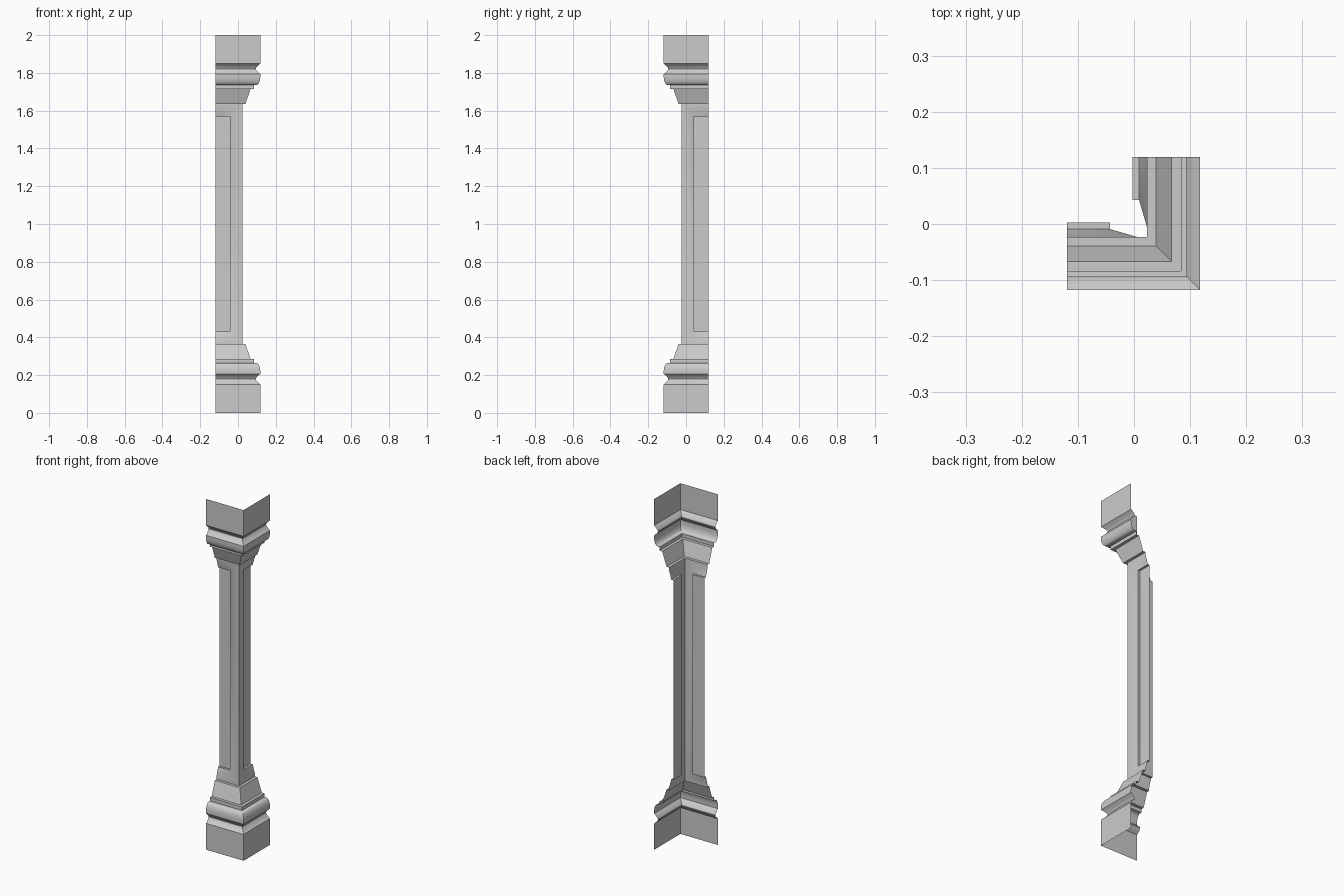
import bpy, bmesh
from math import radians, sin, cos, pi

if "Cube" in bpy.data.objects:
    bpy.data.objects.remove(bpy.data.objects["Cube"])

L = -0.119   # open edge of each wing of the corner shell
H = 2.0

# half profile of the mouldings: (distance from axis, height)
groove = [(0.118 - 0.024 * sin(pi * i / 6) ** 1.2, 0.15 + 0.057 * i / 6) for i in range(1, 6)]
torus = [(0.094 + 0.024 * cos(pi / 2 * i / 6), 0.222 + 0.043 * sin(pi / 2 * i / 6)) for i in range(7)]
PROFILE = ([(0.118, 0.0), (0.118, 0.15)] + groove + [(0.118, 0.207)] + torus +
           [(0.084, 0.265), (0.084, 0.285), (0.067, 0.285), (0.039, 0.365), (0.023, 0.365)])

# nested panel outlines: (right edge x, bottom z, distance from axis)
RINGS = [(0.023, 0.365, 0.023), (0.005, 0.383, 0.023),
         (-0.043, 0.431, 0.009), (-0.043, 0.431, -0.003)]


def build(name, quads):
    """Make the front wing from quads, then reflect it across the diagonal."""
    bm = bmesh.new()
    for q in quads:
        bm.faces.new([bm.verts.new(p) for p in q])
        bm.faces.new([bm.verts.new((-y, -x, z)) for x, y, z in reversed(q)])
    bmesh.ops.remove_doubles(bm, verts=bm.verts, dist=1e-5)
    me = bpy.data.meshes.new(name)
    bm.to_mesh(me)
    bm.free()
    ob = bpy.data.objects.new(name, me)
    bpy.context.collection.objects.link(ob)
    bpy.ops.object.select_all(action='DESELECT')
    ob.select_set(True)
    bpy.context.view_layer.objects.active = ob
    bpy.ops.object.shade_smooth_by_angle(angle=radians(32))


# moulded base, and the same mouldings upside down as the capital
base = [[(L, -d0, z0), (d0, -d0, z0), (d1, -d1, z1), (L, -d1, z1)]
        for (d0, z0), (d1, z1) in zip(PROFILE, PROFILE[1:])]
capital = [[(x, y, H - z) for x, y, z in reversed(q)] for q in base]
build("base", base)
build("capital", capital)


# shaft with a recessed, chamfered panel running off the open edge
def outline(r, z, d):
    return [(L, -d, z), (r, -d, z), (r, -d, H - z), (L, -d, H - z)]


shaft = []
for a, b in zip(RINGS, RINGS[1:]):
    A, B = outline(*a), outline(*b)
    shaft += [[A[i], A[i + 1], B[i + 1], B[i]] for i in range(3)]
shaft.append(outline(*RINGS[-1]))
build("panelled_shaft", shaft)
